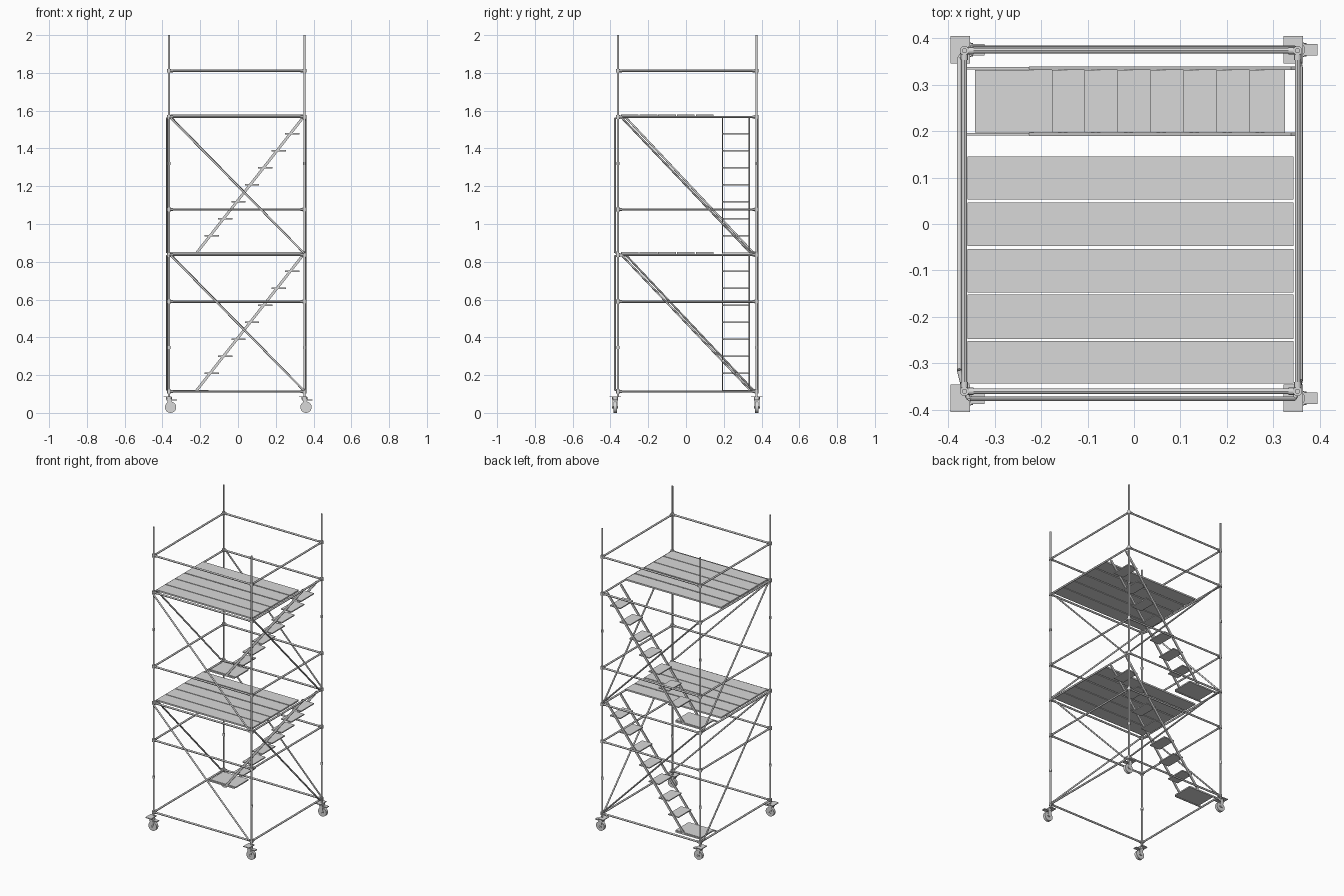
import bpy, math
from mathutils import Vector

if "Cube" in bpy.data.objects:
    bpy.data.objects.remove(bpy.data.objects["Cube"], do_unlink=True)

STEEL = bpy.data.materials.new("galvanised grey")
GREY = (0.69, 0.69, 0.69, 1)
STEEL.diffuse_color = GREY
STEEL.use_nodes = True
STEEL.node_tree.nodes["Principled BSDF"].inputs["Base Color"].default_value = GREY


def finish(name, smooth=False):
    ob = bpy.context.object
    ob.name = name
    ob.data.materials.append(STEEL)
    if smooth:
        bpy.ops.object.shade_smooth_by_angle()
    return ob


def tube(name, a, b, r=0.0055, sides=12):
    a, b = Vector(a), Vector(b)
    d = b - a
    bpy.ops.mesh.primitive_cylinder_add(
        vertices=sides, radius=r, depth=d.length, location=(a + b) / 2,
        rotation=d.to_track_quat('Z', 'Y').to_euler())
    return finish(name, True)


def box(name, lo, hi):
    lo, hi = Vector(lo), Vector(hi)
    bpy.ops.mesh.primitive_cube_add(size=1, location=(lo + hi) / 2)
    ob = finish(name)
    ob.scale = hi - lo
    return ob


def beam(name, a, b, width, depth):
    # Rectangular bar lying in an xz plane
    a, b = Vector(a), Vector(b)
    d = b - a
    bpy.ops.mesh.primitive_cube_add(
        size=1, location=(a + b) / 2, rotation=(0, -math.atan2(d.z, d.x), 0))
    finish(name).scale = (d.length, width, depth)


LEFT, RIGHT, FRONT, BACK = -0.365, 0.352, -0.36, 0.373
LEVELS = [0.113, 0.589, 0.836, 1.077, 1.567, 1.811]
FLOORS = [0.112, 0.84]
RISE = 0.728

# Corner posts with joint sleeves and clamps
for x in (LEFT, RIGHT):
    for y in (FRONT, BACK):
        tube("corner_post", (x, y, 0.085), (x, y, 2))
        for z in (0.345, 1.32):
            tube("post_joint", (x, y, z - 0.008), (x, y, z + 0.008), 0.008)
        for z in LEVELS:
            tube("rail_clamp", (x, y, z - 0.01), (x, y, z + 0.01), 0.01)

# Horizontal rails on all four sides, with end couplers
for z in LEVELS:
    for y in (FRONT, BACK):
        tube("long_rail", (LEFT, y, z), (RIGHT, y, z), 0.006)
        for x, s in ((LEFT, 1), (RIGHT, -1)):
            tube("rail_coupler", (x, y, z), (x + s * 0.02, y, z), 0.008)
    for x in (LEFT, RIGHT):
        tube("side_rail", (x, FRONT, z), (x, BACK, z), 0.006)
        for y, s in ((FRONT, 1), (BACK, -1)):
            tube("rail_coupler", (x, y, z), (x, y + s * 0.02, z), 0.008)

for z in FLOORS:
    top, low = z + RISE - 0.008, z + 0.01
    # Diagonal braces, one per face, with end hooks
    braces = [
        ((-0.355, -0.376, top), (0.345, -0.376, low)),
        ((-0.35, 0.379, top), (0.345, 0.379, low)),
        ((-0.376, -0.315, top), (-0.376, 0.355, low)),
        ((0.358, -0.338, top), (0.358, 0.338, low))]
    for a, b in braces:
        tube("diagonal_brace", a, b, 0.0052)
        for p in (a, b):
            corner = (LEFT if p[0] < 0 else RIGHT, FRONT if p[1] < 0 else BACK, p[2])
            tube("brace_hook", p, corner, 0.005)

    # Deck planks
    deck = z + RISE + 0.002
    for y0, y1 in ((-0.343, -0.252), (-0.247, -0.152), (-0.147, -0.054),
                   (-0.047, 0.046), (0.053, 0.145)):
        box("deck_plank", (-0.358, y0, deck), (0.343, y1, deck + 0.01))

    # Stairs: landing, stringers, treads
    box("stair_landing", (-0.342, 0.197, z + 0.002), (-0.155, 0.331, z + 0.01))
    for y in (0.193, 0.335):
        beam("stair_stringer", (-0.22, y, z + 0.006), (0.343, y, z + RISE - 0.006),
             0.007, 0.014)
        box("landing_bearer", (-0.365, y - 0.003, z - 0.001), (-0.16, y + 0.003, z + 0.008))
    for i in range(7):
        x, h = -0.139 + 0.071 * i, z + 0.102 + 0.09 * i
        box("stair_tread", (x - 0.038, 0.197, h - 0.007), (x + 0.038, 0.331, h))

# Swivel casters with mounting plate, fork, wheel and brake pedal
for x in (LEFT, RIGHT):
    for y in (-0.375, 0.375):
        cx = x + 0.008
        box("caster_plate", (x - 0.03, y - 0.03, 0.083), (x + 0.012, y + 0.03, 0.088))
        tube("caster_swivel", (x, y, 0.07), (x, y, 0.084), 0.016, 16)
        tube("caster_wheel", (cx, y - 0.009, 0.03), (cx, y + 0.009, 0.03), 0.03, 24)
        tube("wheel_axle", (cx, y - 0.016, 0.03), (cx, y + 0.016, 0.03), 0.006)
        for s in (-1, 1):
            beam("caster_fork", (x, y + s * 0.013, 0.078), (cx, y + s * 0.013, 0.026),
                 0.003, 0.022)
        box("fork_bridge", (x - 0.013, y - 0.0145, 0.066), (x + 0.015, y + 0.0145, 0.071))
        box("brake_pedal", (x + 0.01, y - 0.012, 0.066), (x + 0.043, y + 0.012, 0.071))
